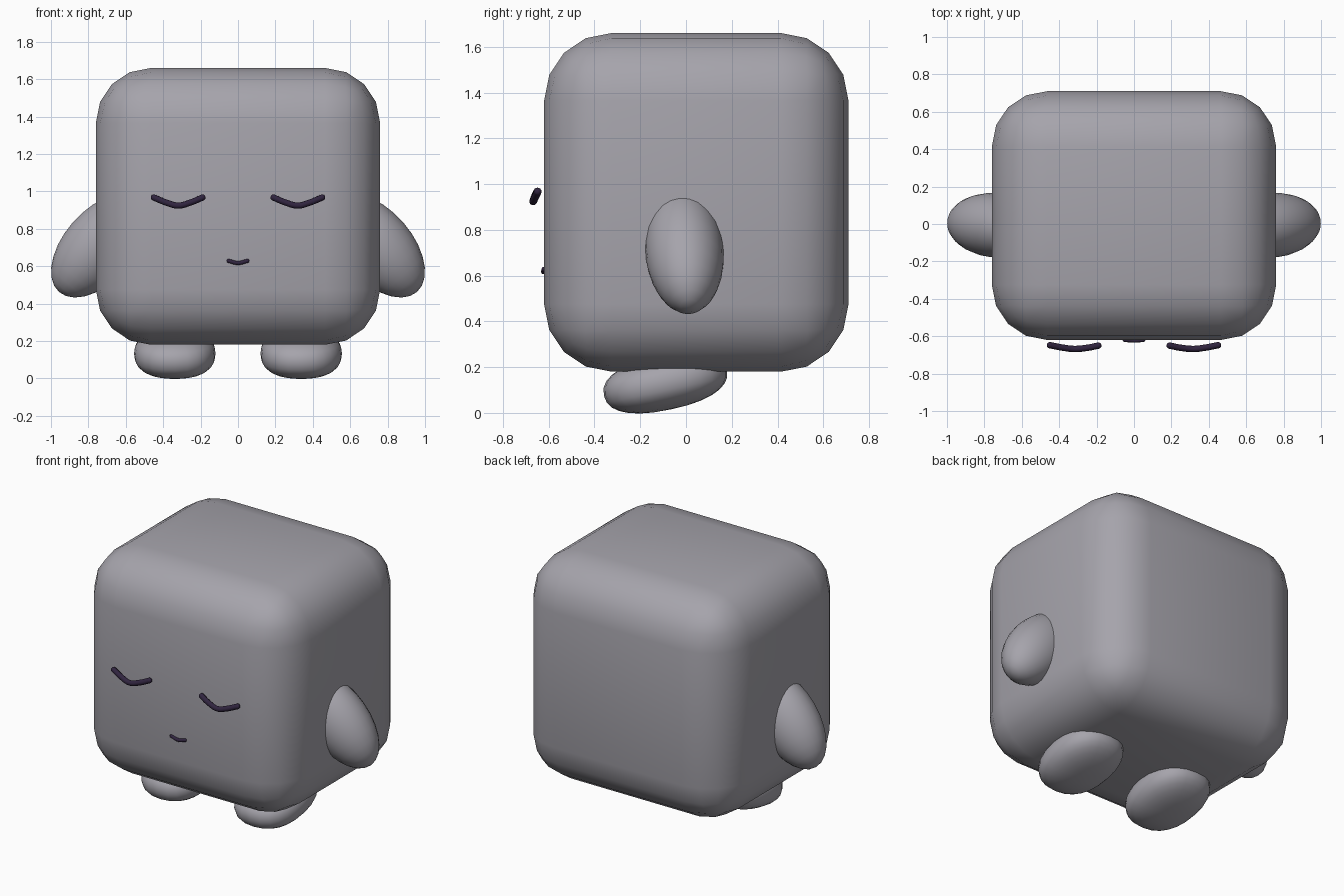
import bpy, bmesh, math
from mathutils import Matrix, Vector

cube = bpy.data.objects.get("Cube")
if cube:
    bpy.data.objects.remove(cube, do_unlink=True)


def material(name, rgb):
    mat = bpy.data.materials.new(name)
    mat.use_nodes = True
    mat.diffuse_color = (*rgb, 1)
    mat.node_tree.nodes["Principled BSDF"].inputs["Base Color"].default_value = (*rgb, 1)
    return mat


grey = material("stone grey", (0.38, 0.37, 0.41))
plum = material("dark plum", (0.03, 0.018, 0.05))


def finish(name, bm, mat):
    bmesh.ops.recalc_face_normals(bm, faces=bm.faces)
    for face in bm.faces:
        face.smooth = True
    mesh = bpy.data.meshes.new(name)
    bm.to_mesh(mesh)
    bm.free()
    mesh.materials.append(mat)
    obj = bpy.data.objects.new(name, mesh)
    bpy.context.collection.objects.link(obj)
    return obj


def egg(name, centre, radii, rotation, boxiness=1.0):
    """Ellipsoid; boxiness below one squares it off."""
    bm = bmesh.new()
    bmesh.ops.create_uvsphere(bm, u_segments=24, v_segments=14, radius=1)
    for v in bm.verts:
        v.co = Vector([math.copysign(abs(c) ** boxiness, c) * r for c, r in zip(v.co, radii)])
    bm.transform(Matrix.Translation(centre) @ rotation)
    return finish(name, bm, grey)


def stroke(name, points, radius):
    """Round-ended tube along a smooth path."""
    curve = bpy.data.curves.new(name, "CURVE")
    curve.dimensions = "3D"
    curve.bevel_depth = radius
    curve.bevel_resolution = 3
    curve.resolution_u = 6
    spline = curve.splines.new("BEZIER")
    spline.bezier_points.add(len(points) - 1)
    for bp, p in zip(spline.bezier_points, points):
        bp.co = p
        bp.handle_left_type = bp.handle_right_type = "AUTO"
    temp = bpy.data.objects.new(name + "_path", curve)
    bpy.context.collection.objects.link(temp)
    bpy.context.view_layer.update()
    mesh = temp.to_mesh()
    bm = bmesh.new()
    bm.from_mesh(mesh)
    temp.to_mesh_clear()
    bpy.data.objects.remove(temp, do_unlink=True)
    # Rounded ends
    for end in (points[0], points[-1]):
        bmesh.ops.create_uvsphere(bm, u_segments=10, v_segments=8, radius=radius,
                                  matrix=Matrix.Translation(end))
    return finish(name, bm, plum)


# Body: rounded block
bm = bmesh.new()
bmesh.ops.create_cube(bm, size=1, matrix=Matrix.Translation((0, 0.045, 0.92))
                      @ Matrix.Diagonal((1.52, 1.33, 1.48, 1)))
bmesh.ops.bevel(bm, geom=bm.edges[:], offset=0.295, segments=4, profile=0.5, affect="EDGES")
finish("body", bm, grey)

# Arms, feet and closed eyes on both sides
for side, s in (("left", 1), ("right", -1)):
    arm_turn = Matrix.Rotation(math.radians(5), 4, "X") @ Matrix.Rotation(math.radians(-41 * s), 4, "Y")
    egg(side + "_arm", (0.74 * s, -0.007, 0.71), (0.19, 0.172, 0.33), arm_turn)
    egg(side + "_foot", (0.338 * s, -0.09, 0.133), (0.218, 0.275, 0.12),
        Matrix.Rotation(math.radians(12), 4, "X"), 0.85)
    eye = [(0.19, -0.65, 0.967), (0.25, -0.662, 0.942), (0.32, -0.668, 0.924),
           (0.375, -0.662, 0.937), (0.45, -0.648, 0.967)]
    stroke(side + "_eye", [(x * s, y, z) for x, y, z in eye], 0.017)

# Mouth
stroke("mouth", [(-0.05, -0.62, 0.628), (0, -0.623, 0.617), (0.05, -0.62, 0.628)], 0.011)
